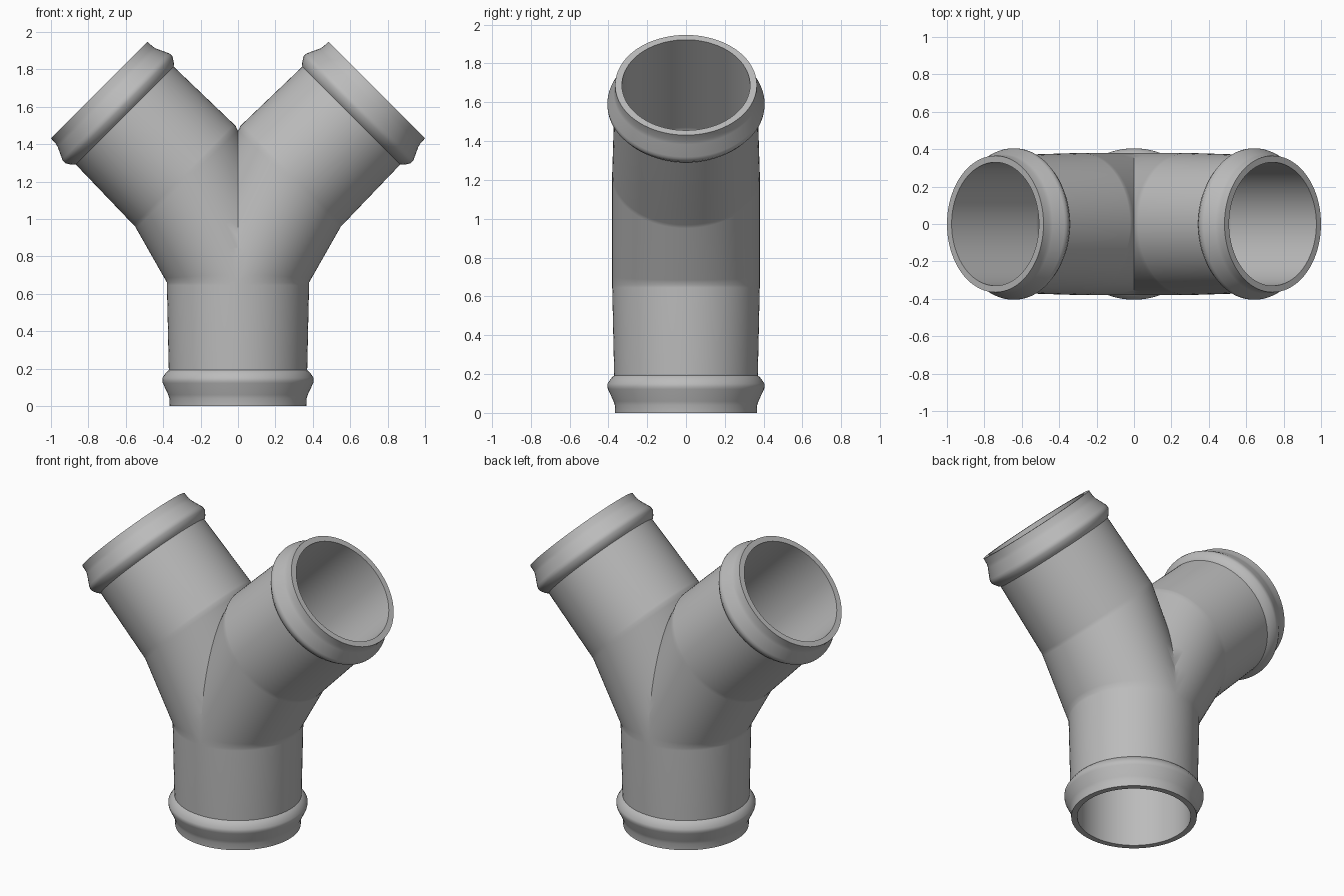
import bpy, bmesh, math
from mathutils import Vector

cube = bpy.data.objects.get("Cube")
if cube:
    bpy.data.objects.remove(cube, do_unlink=True)

SEGMENTS = 80
BORE = 0.33
ELBOW = Vector((0, 0, 0.947))   # where the arm axes meet the stem axis
ARM_LENGTH = 1.049
TILT = math.radians(45)

# Socket collar: distance from the open end, outer radius
COLLAR = [(0, 0.365), (0.04, 0.367), (0.06, 0.373), (0.122, 0.402), (0.135, 0.405),
          (0.15, 0.404), (0.175, 0.388), (0.186, 0.378), (0.192, 0.37)]


def ring(center, tilt, radius):
    """Circle of points around an axis leaning towards +x."""
    points = []
    for i in range(SEGMENTS):
        a = math.tau * i / SEGMENTS
        side = radius * math.cos(a)
        points.append(center + Vector((side * math.cos(tilt), radius * math.sin(a),
                                       -side * math.sin(tilt))))
    return points


def stem_ring(z, radius):
    return ring(Vector((0, 0, z)), 0, radius)


def arm_ring(t, radius):
    axis = Vector((math.sin(TILT), 0, math.cos(TILT)))
    return ring(ELBOW + axis * t, TILT, radius)


def blend(first, second, f):
    return [p.lerp(q, f) for p, q in zip(first, second)]


def bend(radius):
    """Straight loft between stem and arm, with loops holding both creases."""
    low, high = stem_ring(0.66, radius), arm_ring(0.398, radius)
    return ([stem_ring(0.645, radius), low]
            + [blend(low, high, f) for f in (0.08, 0.3, 0.5, 0.7, 0.97)]
            + [high, arm_ring(0.41, radius)])


# Outer wall from the stem mouth to the arm mouth, then back down the bore
rings = [stem_ring(d, r) for d, r in COLLAR]
rings += bend(0.38)
rings += [arm_ring(ARM_LENGTH - d, r) for d, r in reversed(COLLAR)]
rings += [arm_ring(ARM_LENGTH, BORE)]
rings += reversed(bend(BORE))
rings += [stem_ring(0, BORE)]

bm = bmesh.new()
loops = [[bm.verts.new(p) for p in points] for points in rings]
for k, lower in enumerate(loops):
    upper = loops[(k + 1) % len(loops)]
    for i in range(SEGMENTS):
        j = (i + 1) % SEGMENTS
        bm.faces.new((lower[i], lower[j], upper[j], upper[i]))

# Keep the +x half of the bent pipe and mirror it into a fork
bmesh.ops.bisect_plane(bm, geom=bm.verts[:] + bm.edges[:] + bm.faces[:], dist=1e-5,
                       plane_co=(0, 0, 0), plane_no=(1, 0, 0), clear_inner=True)
copy = bmesh.ops.duplicate(bm, geom=bm.verts[:] + bm.edges[:] + bm.faces[:])["geom"]
for v in copy:
    if isinstance(v, bmesh.types.BMVert):
        v.co.x = -v.co.x
bmesh.ops.reverse_faces(bm, faces=[f for f in copy if isinstance(f, bmesh.types.BMFace)])
bmesh.ops.remove_doubles(bm, verts=bm.verts[:], dist=1e-4)
bmesh.ops.recalc_face_normals(bm, faces=bm.faces[:])

mesh = bpy.data.meshes.new("pipe_fork")
bm.to_mesh(mesh)
bm.free()
pipe = bpy.data.objects.new("pipe_fork", mesh)
bpy.context.collection.objects.link(pipe)

# Plain grey plastic
grey = bpy.data.materials.new("grey plastic")
grey.use_nodes = True
color = (0.5, 0.5, 0.5, 1)
grey.diffuse_color = color
grey.node_tree.nodes["Principled BSDF"].inputs["Base Color"].default_value = color
mesh.materials.append(grey)

bpy.ops.object.select_all(action="DESELECT")
pipe.select_set(True)
bpy.context.view_layer.objects.active = pipe
bpy.ops.object.shade_smooth_by_angle(angle=math.radians(32))
